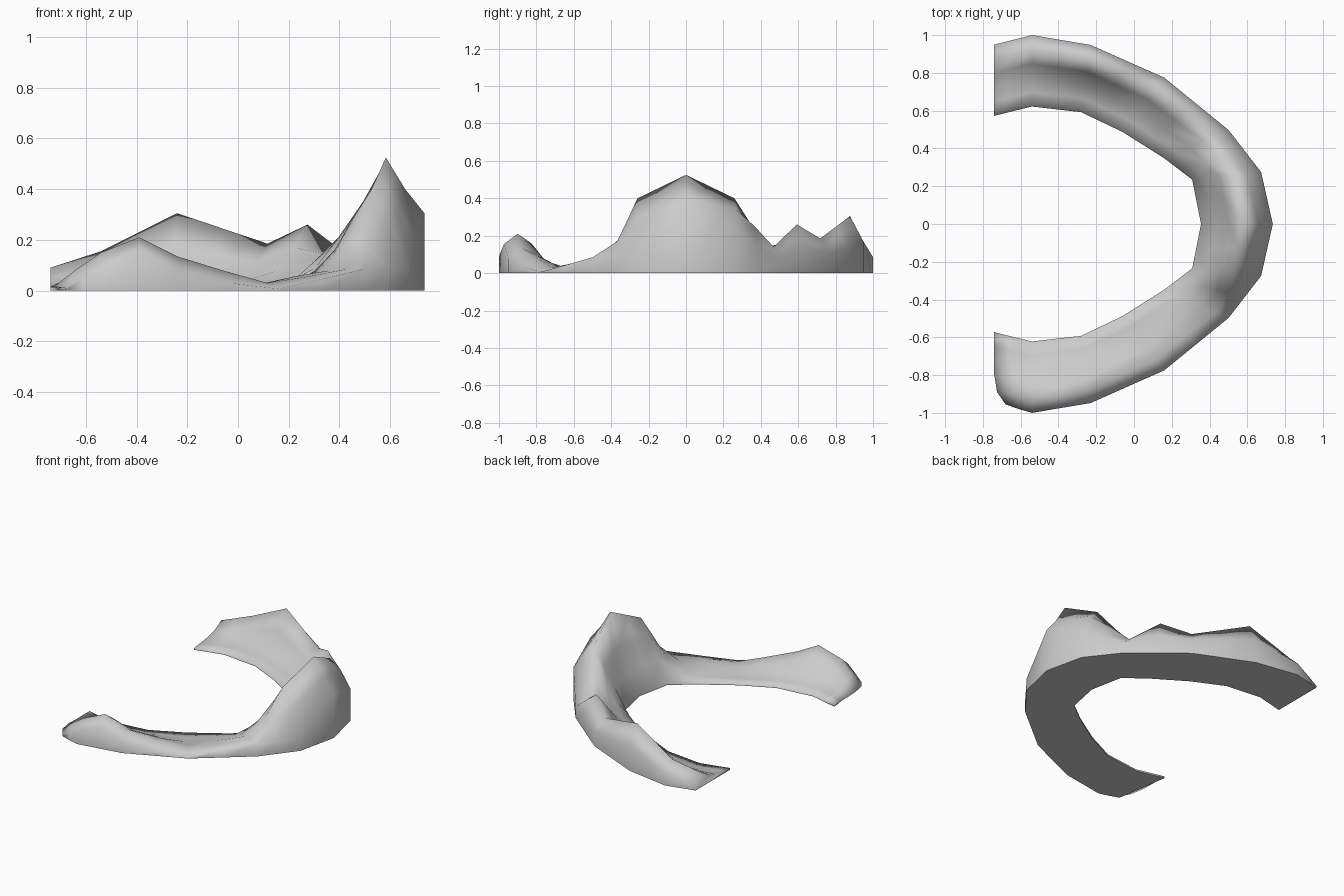
import bpy, bmesh, math
from mathutils import Vector

if "Cube" in bpy.data.objects:
    bpy.data.objects.remove(bpy.data.objects["Cube"])

# Plan of the range: (inner x, inner y, outer x, outer y) from one end to the middle
half_plan = [(-.74, .573, -.74, .95), (-.54, .622, -.54, 1), (-.28, .592, -.23, .948),
             (-.06, .487, .16, .775), (.16, .348, .5, .498), (.308, .235, .673, .275),
             (.355, 0, .735, 0)]
plan = half_plan + [(a, -b, c, -d) for a, b, c, d in reversed(half_plan[:-1])]

# Station along the range: heights from the inner slope to the outer rim
heights = {
    0: (.02, .03, .05, .09, .015),
    1: (.02, .035, .085, .155, .085),
    2: (.03, .07, .175, .305, .17),
    3: (.025, .05, .11, .185, .10),
    3.5: (.03, .08, .17, .26, .14),
    4: (.05, .11, .14, .14, .08),
    4.5: (.09, .18, .26, .25, .14),
    5: (.15, .28, .40, .34, .22),
    6: (.15, .31, .525, .40, .305),
    7: (.16, .285, .40, .27, .088),
    7.5: (.08, .14, .19, .17, .087),
    8: (.03, .055, .08, .085, .085),
    8.5: (.02, .035, .055, .055, .045),
    9: (.012, .015, .022, .03, .007),
    9.5: (.015, .03, .06, .08, .03),
    10: (.02, .045, .10, .135, .075),
    10.5: (.025, .06, .16, .21, .155),
    11: (.02, .05, .11, .15, .088),
    12: (.012, .012, .015, .015, .01),
}


def blend(table, s):
    keys = sorted(table)
    low = max(k for k in keys if k <= s)
    high = min(k for k in keys if k >= s)
    f = 0 if low == high else (s - low) / (high - low)
    return [a + (b - a) * f for a, b in zip(table[low], table[high])]


bm = bmesh.new()
sections = []
for n in range(25):
    s = n / 2
    ix, iy, ox, oy = blend(dict(enumerate(plan)), s)
    inner, outer = Vector((ix, iy, 0)), Vector((ox, oy, 0))
    points = [inner.lerp(outer, k / 5) for k in range(6)]
    if n == 24:  # rounded corner of the low end
        points[4] = Vector((-.725, -.89, 0))
        points[5] = Vector((-.68, -.955, 0))
    elif n == 23:
        points[5] = Vector((-.61, -.98, 0))
    tops = [p + Vector((0, 0, h)) for p, h in zip(points, [.012] + blend(heights, s))]
    # base corners below the slopes
    sections.append([bm.verts.new(p) for p in [points[0]] + tops + [points[5]]])

for a, b in zip(sections, sections[1:]):
    for k in range(len(a)):
        j = (k + 1) % len(a)
        bm.faces.new((a[k], a[j], b[j], b[k]))

# end caps
bm.faces.new(sections[0])
bm.faces.new(sections[-1][::-1])
bmesh.ops.recalc_face_normals(bm, faces=bm.faces)

mesh = bpy.data.meshes.new("mountain_range")
bm.to_mesh(mesh)
bm.free()
range_obj = bpy.data.objects.new("mountain_range", mesh)
bpy.context.collection.objects.link(range_obj)
bpy.context.view_layer.objects.active = range_obj
range_obj.select_set(True)
# fully rounded slopes, crisp edge only around the flat base
bpy.ops.object.shade_smooth()
for p in mesh.polygons:
    if p.normal.z < -.9:
        p.use_smooth = False
